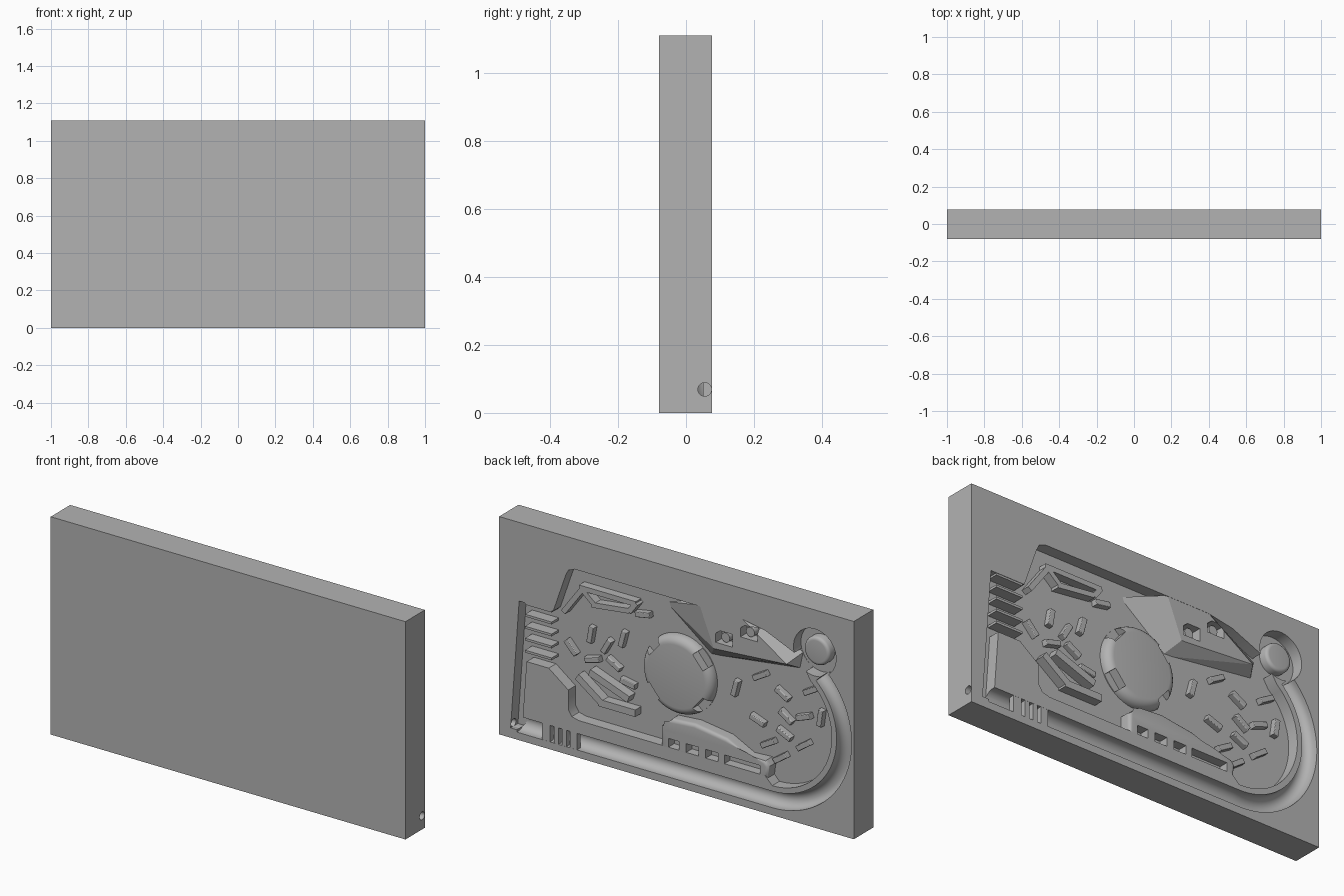
import bpy, bmesh, math
from mathutils import Vector, Matrix

cube = bpy.data.objects.get("Cube")
if cube:
    bpy.data.objects.remove(cube, do_unlink=True)

TOP, FLOOR, SINK = 0.077, 0.018, 0.01

grey = bpy.data.materials.new("plain grey")
grey.use_nodes = True
grey.diffuse_color = (0.45, 0.45, 0.45, 1)
grey.node_tree.nodes["Principled BSDF"].inputs["Base Color"].default_value = (0.45, 0.45, 0.45, 1)


def finish(name, bm):
    bmesh.ops.recalc_face_normals(bm, faces=bm.faces[:])
    mesh = bpy.data.meshes.new(name)
    bm.to_mesh(mesh)
    bm.free()
    mesh.materials.append(grey)
    obj = bpy.data.objects.new(name, mesh)
    bpy.context.collection.objects.link(obj)
    return obj


def activate(obj):
    bpy.ops.object.select_all(action='DESELECT')
    obj.select_set(True)
    bpy.context.view_layer.objects.active = obj


def smooth(obj):
    activate(obj)
    bpy.ops.object.shade_smooth_by_angle(angle=math.radians(35))


def prism(name, outline, y0, y1, bevel=0):
    """Extrude an (x, z) outline from y0 to y1, optionally rounding its outer rim."""
    bm = bmesh.new()
    rings = [[bm.verts.new((x, y, z)) for x, z in outline] for y in (y0, y1)]
    n = len(outline)
    bm.faces.new(rings[0])
    cap = bm.faces.new(rings[1])
    for i in range(n):
        j = (i + 1) % n
        bm.faces.new((rings[0][i], rings[0][j], rings[1][j], rings[1][i]))
    if bevel:
        bmesh.ops.bevel(bm, geom=list(cap.edges), offset=bevel, segments=5,
                        profile=0.5, affect='EDGES')
    return finish(name, bm)


def arc(cx, cz, r, a0, a1, n):
    steps = [math.radians(a0 + (a1 - a0) * i / n) for i in range(n + 1)]
    return [(cx + r * math.cos(a), cz + r * math.sin(a)) for a in steps]


def rect(x, z, length, width, angle=0):
    c, s = math.cos(math.radians(angle)), math.sin(math.radians(angle))
    return [(x + c * u - s * v, z + s * u + c * v)
            for u, v in ((-length / 2, -width / 2), (length / 2, -width / 2),
                         (length / 2, width / 2), (-length / 2, width / 2))]


def bar(name, a, b, width, y1):
    d = Vector(b) - Vector(a)
    mid = (Vector(a) + Vector(b)) / 2
    return prism(name, rect(mid.x, mid.y, d.length, width, math.degrees(math.atan2(d.y, d.x))), SINK, y1)


def lathe(name, x, z, profile, n=48):
    """Stack rings of (radius, y) around an axis along y."""
    bm = bmesh.new()
    rings = [[bm.verts.new((px, y, pz)) for px, pz in arc(x, z, r, 0, 360 - 360 / n, n - 1)]
             for r, y in profile]
    bm.faces.new(rings[0])
    bm.faces.new(rings[-1])
    for p, q in zip(rings, rings[1:]):
        for i in range(n):
            j = (i + 1) % n
            bm.faces.new((p[i], p[j], q[j], q[i]))
    return finish(name, bm)


def cut(obj, cutter):
    cutter.hide_render = True
    mod = obj.modifiers.new("cut", 'BOOLEAN')
    mod.operation, mod.solver, mod.object = 'DIFFERENCE', 'EXACT', cutter
    activate(obj)
    bpy.ops.object.modifier_apply(modifier=mod.name)
    bpy.data.objects.remove(cutter, do_unlink=True)


# Slab
slab = prism("slab", [(-1, 0), (1, 0), (1, 1.11), (-1, 1.11)], -0.08, TOP)

# Main recess, with the curved end beside the lane
BEND = (-0.54, 0.485)
recess = ([(0.887, 0.709), (0.695, 0.709), (0.625, 0.91), (0.61, 0.94), (0.575, 0.955),
           (-0.36, 0.955), (-0.5, 0.93), (-0.69, 0.85)]
          + arc(*BEND, 0.335, 130, 270, 24)
          + [(-0.5, 0.19), (0.55, 0.19), (0.59, 0.2), (0.61, 0.23), (0.61, 0.33), (0.72, 0.412),
             (0.845, 0.412), (0.868, 0.1), (0.9, 0.05), (0.935, 0.05)])
cut(slab, prism("recess_cutter", recess, FLOOR, 0.2))

# Round pocket at the end of the lane
cut(slab, prism("pocket_cutter", arc(-0.78, 0.893, 0.12, 0, 352.5, 47), FLOOR - 0.001, 0.2))

# Half-pipe lane: a U section swept along the bottom and around the bend
path = [(0.9, 0.08)] + arc(*BEND, 0.405, 270, 133, 36)
section = [(-0.042, 0.2)] + arc(0, 0.062, 0.042, 180, 360, 12) + [(0.042, 0.2)]
bm = bmesh.new()
rings = []
for i, p in enumerate(path):
    tangent = Vector((-1, 0)) if i < 2 else Vector(path[min(i + 1, len(path) - 1)]) - Vector(path[i - 1])
    tangent.normalize()
    rings.append([bm.verts.new((p[0] - tangent.y * o, y, p[1] + tangent.x * o)) for o, y in section])
for p, q in zip(rings, rings[1:]):
    for i in range(len(section)):
        j = (i + 1) % len(section)
        bm.faces.new((p[i], p[j], q[j], q[i]))
bm.faces.new(rings[0])
bm.faces.new(rings[-1])
cut(slab, finish("lane_cutter", bm))

# Side hole
bm = bmesh.new()
bmesh.ops.create_cone(bm, cap_ends=True, segments=24, radius1=0.02, radius2=0.02, depth=0.2,
                      matrix=Matrix.Translation((1.0, 0.055, 0.069)) @ Matrix.Rotation(math.pi / 2, 4, 'Y'))
cut(slab, finish("hole_cutter", bm))
smooth(slab)

# Grate over the lane
for x, w in ((0.735, 0.045), (0.678, 0.025), (0.633, 0.025), (0.58, 0.04)):
    prism("lane_grate", rect(x, 0.08, w, 0.09), 0.05, TOP - 0.0005)

# Central domed boss with four rim notches
dome = [(0.2, SINK), (0.2, FLOOR + 0.005)] + [
    (0.16 + 0.04 * math.cos(a), 0.023 + 0.044 * math.sin(a))
    for a in [math.radians(15 * k) for k in range(1, 7)]]
boss = lathe("centre_boss", 0.01, 0.555, dome, 64)
for angle in (40, 140, 220, 320):
    a = math.radians(angle)
    cut(boss, prism("notch_cutter", rect(0.01 + 0.21 * math.cos(a), 0.555 + 0.21 * math.sin(a),
                                         0.1, 0.09, angle), 0.022, 0.2))
smooth(boss)

# Small round button in the pocket
smooth(lathe("pocket_button", -0.78, 0.893,
             [(0.072, SINK), (0.072, 0.05), (0.069, 0.058), (0.062, 0.063), (0.055, 0.064)]))

# Faceted ramp rising from the floor to the rim, with two pits and posts
bm = bmesh.new()
low = [(0.11, 0.89), (-0.15, 0.69), (-0.66, 0.755), (-0.68, 0.85), (-0.5, 0.93), (-0.36, 0.96), (-0.1, 0.96)]
high = [(-0.13, 0.96), (-0.21, 0.76), (-0.62, 0.79), (-0.36, 0.96)]
for pts, y in ((low, SINK), (high, TOP - 0.001)):
    for x, z in pts:
        bm.verts.new((x, y, z))
bmesh.ops.convex_hull(bm, input=bm.verts[:])
ramp = finish("ramp", bm)
for x, z in ((-0.265, 0.825), (-0.405, 0.89)):
    pit = [(x - 0.05, z - 0.03), (x + 0.045, z - 0.03), (x + 0.045, z + 0.015),
           (x + 0.02, z + 0.035), (x - 0.05, z + 0.035)]
    cut(ramp, prism("pit_cutter", pit, FLOOR + 0.006, 0.2))
    smooth(lathe("pit_post", x, z, [(0.024, SINK), (0.024, 0.06)], 20))

# Comb of flat fins
for k in range(5):
    prism("comb_fin", rect(0.78, 0.705 - 0.061 * k, 0.15, 0.012), SINK, TOP - 0.002)

# Bent guide rails
for a, b in (((0.65, 0.71), (0.54, 0.86)), ((0.56, 0.86), (0.24, 0.86)),
             ((0.49, 0.79), (0.28, 0.815)), ((0.28, 0.81), (0.24, 0.865)), ((0.54, 0.85), (0.47, 0.79))):
    bar("upper_rail", a, b, 0.026, 0.062)
for a, b in (((0.5, 0.445), (0.28, 0.365)), ((0.57, 0.405), (0.43, 0.305)), ((0.45, 0.305), (0.24, 0.305))):
    bar("lower_rail", a, b, 0.036, 0.066)

# Platform with a rounded top and four windows
platform = prism("window_platform",
                 [(0.09, 0.17), (0.09, 0.285), (0.06, 0.3), (0.03, 0.335), (-0.1, 0.345), (-0.28, 0.32),
                  (-0.4, 0.26), (-0.5, 0.265), (-0.52, 0.24), (-0.51, 0.17)], SINK, TOP, 0.018)
for x, w in ((0.015, 0.06), (-0.09, 0.07), (-0.2, 0.07), (-0.37, 0.2)):
    cut(platform, prism("window_cutter", rect(x, 0.212, w, 0.045), 0.03, 0.2))
smooth(platform)

# Scattered pegs: position, angle
pegs = [(0.62, 0.53, 47), (0.51, 0.625, 100), (0.5, 0.5, 165), (0.42, 0.59, 120), (0.38, 0.51, 30),
        (0.33, 0.65, 105), (0.215, 0.806, 170), (0.3, 0.433, 10), (-0.305, 0.57, 105), (-0.445, 0.67, 150),
        (-0.43, 0.44, 20), (-0.57, 0.61, 30), (-0.59, 0.5, 35), (-0.58, 0.41, 25), (-0.69, 0.525, 160),
        (-0.73, 0.67, 150), (-0.785, 0.545, 98), (-0.69, 0.38, 145), (-0.49, 0.338, 150), (-0.56, 0.282, 145)]
for x, z, angle in pegs:
    prism("peg", rect(x, z, 0.085, 0.028, angle), SINK, 0.048, 0.005)
